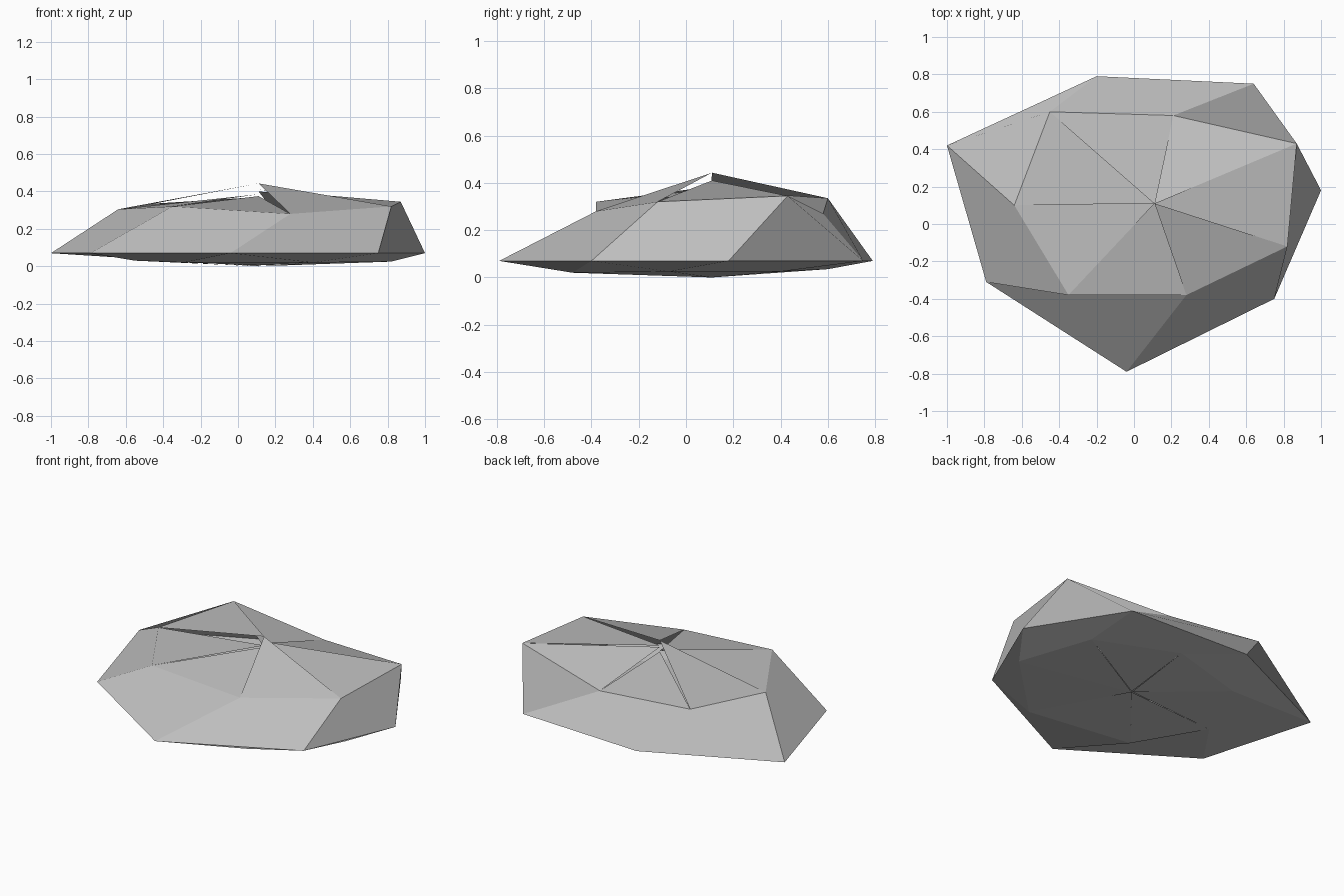
import bpy

old = bpy.data.objects.get("Cube")
if old:
    bpy.data.objects.remove(old, do_unlink=True)

# Stone colour
stone = bpy.data.materials.new("stone_grey")
stone.use_nodes = True
grey = (0.52, 0.52, 0.52, 1)
stone.diffuse_color = grey
stone.node_tree.nodes["Principled BSDF"].inputs["Base Color"].default_value = grey

# Seven-sided rings: upper shoulder, widest rim, underside
shoulder = [(-.35, -.38, .33), (.28, -.38, .29), (.82, -.12, .33), (.87, .43, .355),
            (.21, .58, .28), (-.45, .6, .345), (-.64, .1, .315)]
rim = [(x, y, .08) for x, y in [(-.79, -.31), (-.04, -.79), (.75, -.4), (1, .18),
                                (.64, .75), (-.2, .79), (-1, .42)]]
base = [(-.55, .03, .04), (-.29, -.38, .03), (.4, -.48, .03), (.82, -.07, .035),
        (.66, .4, .035), (.14, .6, .045), (-.37, .46, .04)]

# Centre height of each facet; differing heights leave narrow cracks
crown_heights = [.385, .453, .42, .41, .38, .453, .395]
under_heights = [.01, .015, .01, .01, .015, .01, .015]
CENTRE = (.11, .11)

n = len(rim)
verts = shoulder + rim + base
faces = []
for i in range(n):
    j = (i + 1) % n
    # Sloping flank and shallow underside skirt
    faces.append((n + i, n + j, j, i))
    faces.append((2 * n + i, 2 * n + j, n + j, n + i))
    # Crown and underside facets, each with its own centre point
    verts.append((*CENTRE, crown_heights[i]))
    faces.append((i, j, len(verts) - 1))
    verts.append((*CENTRE, under_heights[i]))
    faces.append((2 * n + j, 2 * n + i, len(verts) - 1))

mesh = bpy.data.meshes.new("flat_rock")
mesh.from_pydata(verts, [], faces)
mesh.materials.append(stone)
mesh.update()
rock = bpy.data.objects.new("flat_rock", mesh)
bpy.context.collection.objects.link(rock)
lowest = min(v.co.z for v in mesh.vertices)
for v in mesh.vertices:
    v.co.z -= lowest
